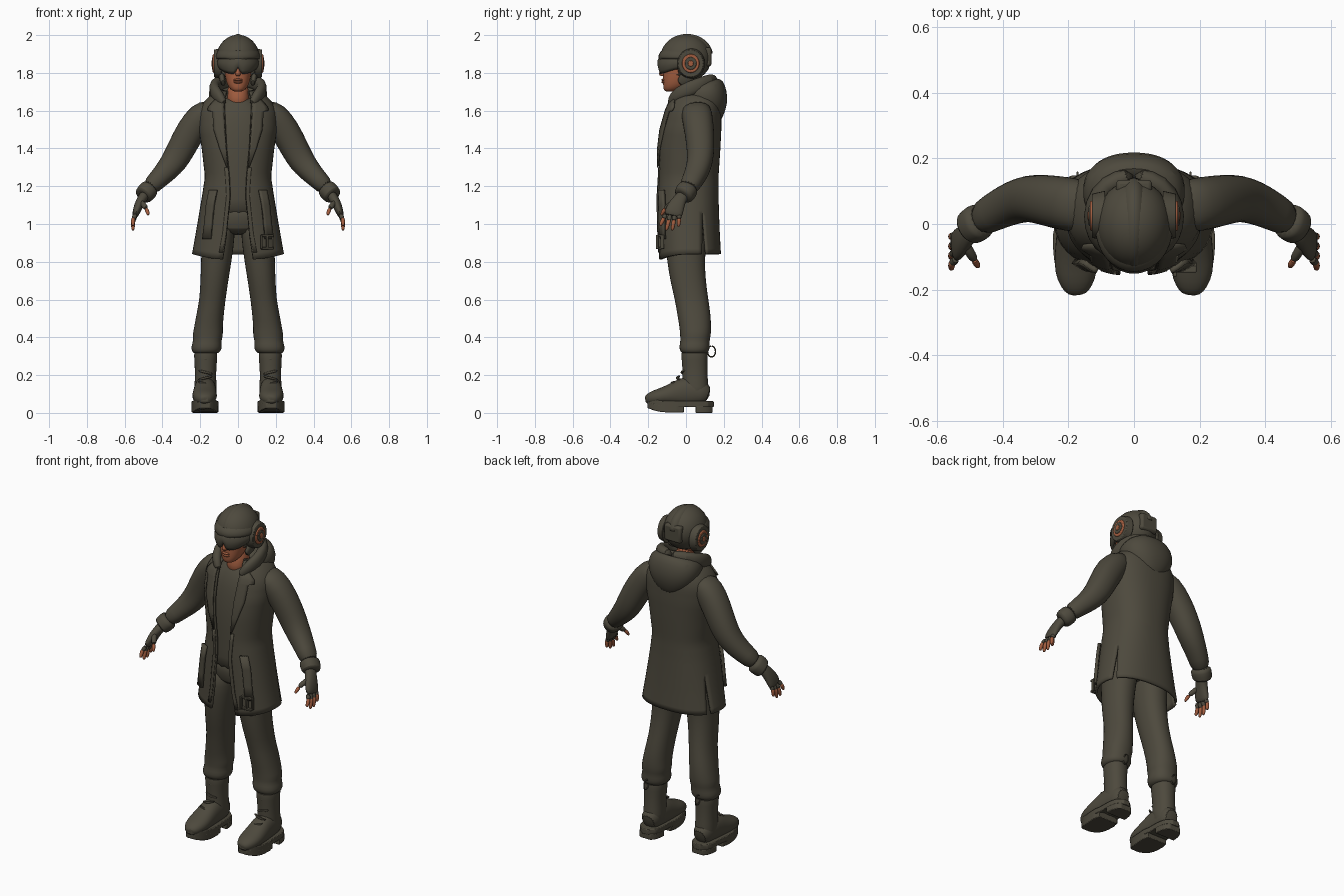
import bpy, bmesh, math
from mathutils import Vector

if "Cube" in bpy.data.objects:
    bpy.data.objects.remove(bpy.data.objects["Cube"])

def material(name, rgb):
    m = bpy.data.materials.new(name)
    m.use_nodes = True
    m.diffuse_color = (*rgb, 1)
    m.node_tree.nodes["Principled BSDF"].inputs["Base Color"].default_value = (*rgb, 1)
    return m

OLIVE = material("dark olive", (0.075, 0.067, 0.047))
SKIN = material("warm skin", (0.36, 0.11, 0.05))
X, Y, Z = Vector((1, 0, 0)), Vector((0, 1, 0)), Vector((0, 0, 1))

def finish(name, bm, mat, mirror=False, thick=0, sub=0, bevel=0):
    bmesh.ops.remove_doubles(bm, verts=bm.verts, dist=0.0004)
    bmesh.ops.recalc_face_normals(bm, faces=bm.faces)
    me = bpy.data.meshes.new(name)
    bm.to_mesh(me)
    bm.free()
    me.materials.append(mat)
    ob = bpy.data.objects.new(name, me)
    bpy.context.collection.objects.link(ob)
    if mirror:
        ob.modifiers.new("mirror", 'MIRROR').merge_threshold = 0.002
    if thick:
        s = ob.modifiers.new("thickness", 'SOLIDIFY')
        s.thickness, s.offset = thick, 0
    if bevel:
        b = ob.modifiers.new("bevel", 'BEVEL')
        b.width, b.segments = bevel, 2
    if sub:
        s = ob.modifiers.new("smooth", 'SUBSURF')
        s.levels = s.render_levels = sub
    bpy.ops.object.select_all(action='DESELECT')
    ob.select_set(True)
    bpy.context.view_layer.objects.active = ob
    bpy.ops.object.shade_smooth_by_angle(angle=math.radians(40))
    return ob

def skin_rows(bm, rows, closed):
    for r0, r1 in zip(rows, rows[1:]):
        n = len(r0)
        for i in range(n if closed else n - 1):
            j = (i + 1) % n
            bm.faces.new((r0[i], r0[j], r1[j], r1[i]))

def power(v, e):
    return math.copysign(abs(v) ** e, v)

def tube(name, pts, mat, mirror=False, ref=Y, flat=False, e=0.9, n=16, tilt=0, caps=True, thick=0):
    """Loft of ovals (x, y, z, half width, half depth) along a path."""
    bm, rows = bmesh.new(), []
    P = [Vector(p[:3]) for p in pts]
    for i, p in enumerate(pts):
        t = (P[min(i + 1, len(P) - 1)] - P[max(i - 1, 0)]).normalized()
        u = X if flat else ref.cross(t).normalized()
        v = Y + Z * tilt if flat else t.cross(u)
        rows.append([bm.verts.new(P[i] + u * p[3] * power(math.cos(a), e) + v * p[4] * power(math.sin(a), e))
                     for a in (2 * math.pi * k / n for k in range(n))])
    skin_rows(bm, rows, True)
    if caps:
        bm.faces.new(rows[0])
        bm.faces.new(rows[-1])
    return finish(name, bm, mat, mirror, thick, 1)

def ball(name, c, r, mat, mirror=False, keep=None):
    bm = bmesh.new()
    bmesh.ops.create_uvsphere(bm, u_segments=32, v_segments=20, radius=1)
    for v in bm.verts:
        v.co = Vector(c) + Vector(a * b for a, b in zip(v.co, r))
    if keep:
        bad = [f for f in bm.faces if not keep(f.calc_center_median())]
        bmesh.ops.delete(bm, geom=bad, context='FACES')
    return finish(name, bm, mat, mirror, 0.012 if keep else 0)

def box(name, c, s, mat, mirror=False, bevel=0.006):
    bm = bmesh.new()
    bmesh.ops.create_cube(bm, size=1)
    for v in bm.verts:
        v.co = Vector(c) + Vector(a * b for a, b in zip(v.co, s))
    return finish(name, bm, mat, mirror, bevel=bevel)

def disc(name, x, y, z, r, depth, mat):
    bm = bmesh.new()
    bmesh.ops.create_cone(bm, cap_ends=True, segments=32, radius1=r, radius2=r * 0.88, depth=depth)
    for v in bm.verts:
        v.co = Vector((x + v.co.z, y + v.co.x, z + v.co.y * 1.08))
    return finish(name, bm, mat, True, bevel=0.003)

# Coat sections: height, half width, front, back, half opening
COAT = [(1.70, .09, -.05, .13, .06), (1.665, .16, -.075, .17, .07), (1.60, .20, -.10, .18, .07),
        (1.50, .20, -.128, .18, .065), (1.40, .185, -.14, .175, .06), (1.25, .168, -.14, .165, .045),
        (1.15, .183, -.145, .165, .04), (1.05, .20, -.145, .168, .05), (.95, .217, -.143, .172, .06),
        (.84, .237, -.14, .178, .08)]

def section(z):
    for a, b in zip(COAT, COAT[1:]):
        if z >= b[0]:
            f = min(1, (a[0] - z) / (a[0] - b[0]))
            return [p + (q - p) * f for p, q in zip(a, b)][1:]
    return COAT[-1][1:]

def coat_point(ang, z, grow=0):
    rx, yf, yb, _ = section(z)
    return Vector(((rx + grow) * power(math.sin(ang), .85),
                   (yf + yb) / 2 - ((yb - yf) / 2 + grow) * power(math.cos(ang), .85), z))

def front_angle(x, z):
    return math.asin(min(1, x / section(z)[0]) ** (1 / .85))

# Coat body, open at the front, with a vent in each side of the skirt
bm = bmesh.new()
levels = [1.70 - .86 * i / 30 for i in range(31)]
for back in (0, 1):
    rows = []
    for z in levels:
        gap = max(0, 1.06 - z) * .35
        a, b = (2.0 + gap, math.pi) if back else (front_angle(section(z)[3], z), 2.0 - gap)
        row = []
        for i in range(13):
            p = coat_point(a + (b - a) * i / 12, z)
            p.z -= .03 * max(0, (1.0 - z) / .16) * max(0, math.cos(a + (b - a) * i / 12)) ** 2
            row.append(bm.verts.new(p))
        rows.append(row)
    skin_rows(bm, rows, False)
finish("coat_body", bm, OLIVE, True, .014)

def drape(name, strip, mat, side=1, mirror=False, grow=.014, thick=.009):
    """Plate laid on the coat front; strip rows are (z, inner x, outer x)."""
    bm, rows = bmesh.new(), []
    for z, x0, x1 in strip:
        row = []
        for i in range(5):
            p = coat_point(front_angle(x0 + (x1 - x0) * i / 4, z), z, grow)
            p.x *= side
            row.append(bm.verts.new(p))
        rows.append(row)
    skin_rows(bm, rows, False)
    return finish(name, bm, mat, mirror, thick)

drape("lapel", [(1.67, .068, .10), (1.62, .07, .145), (1.60, .07, .15), (1.595, .07, .125),
                (1.50, .065, .12), (1.40, .058, .09), (1.30, .05, .055)], OLIVE, mirror=True)
drape("front_hem_band", [(1.3 - .05 * i, section(1.3 - .05 * i)[3], section(1.3 - .05 * i)[3] + .018)
                         for i in range(10)], OLIVE, mirror=True, grow=.008)
strap = [(1.18, .10, .135), (1.10, .115, .15), (1.0, .125, .16), (.92, .132, .17)]
for side, nm in ((1, "left"), (-1, "right")):
    drape(nm + "_strap", strap, OLIVE, side, grow=.02, thick=.016)
for dx, dz, sx, sz in ((-.03, 0, .012, .075), (.03, 0, .012, .075), (0, .033, .07, .012), (0, -.033, .07, .012), (0, 0, .012, .06)):
    box("buckle_bar", (.155 + dx, -.138 + dx * .4, .905 + dz), (sx, .02, sz), OLIVE, bevel=.003)

# Shirt and trousers
tube("shirt", [(0, .03, 1.04, .172, .155), (0, .02, 1.15, .162, .145), (0, .015, 1.25, .152, .14),
               (0, .02, 1.40, .165, .146), (0, .03, 1.52, .17, .142), (0, .03, 1.61, .15, .122),
               (0, .03, 1.66, .085, .09), (0, .025, 1.675, .07, .075)], OLIVE, flat=True, e=.85, n=24, tilt=.12)
tube("trouser_hips", [(0, .01, .94, .06, .07), (0, .01, .97, .15, .11), (0, .015, 1.03, .175, .125),
                      (0, .015, 1.12, .16, .125)], OLIVE, flat=True)
tube("trouser_legs", [(.10, .01, 1.04, .085, .115), (.105, 0, .93, .09, .115), (.113, -.002, .82, .083, .102),
                      (.125, .01, .70, .075, .096), (.135, .03, .60, .07, .09), (.148, .042, .52, .074, .09),
                      (.157, .05, .45, .077, .085), (.16, .05, .41, .083, .083), (.162, .048, .385, .075, .078),
                      (.166, .045, .35, .084, .083), (.168, .045, .325, .078, .078), (.17, .045, .31, .06, .06)],
     OLIVE, True, flat=True)

# Boots
tube("boot_shaft", [(.172, .055, .06, .06, .068), (.172, .05, .14, .06, .07), (.172, .048, .21, .056, .066),
                    (.171, .045, .29, .062, .07), (.171, .045, .32, .064, .072), (.171, .045, .325, .05, .058)],
     OLIVE, True, flat=True)
tube("boot_foot", [(.172, .125, .09, .045, .045), (.173, .08, .11, .058, .07), (.174, .0, .115, .06, .085),
                   (.176, -.06, .10, .064, .065), (.177, -.12, .09, .068, .045), (.176, -.17, .08, .06, .04),
                   (.174, -.205, .07, .038, .028), (.173, -.215, .067, .02, .015)], OLIVE, True, ref=Z)

def sole(name, y0, y1, z0, z1):
    bm = bmesh.new()
    right, left = [], []
    for i in range(13):
        y = y0 + (y1 - y0) * i / 12
        s = (y + .03) / (.185 if y < -.03 else .18)
        w = (.072 if y < -.03 else .066) * max(.06, 1 - abs(s) ** (2.6 if y < -.03 else 5)) ** .5
        lift = .03 * max(0, (-y - .1) / .12) ** 2
        right.append((.175 + w, y, z0 + lift))
        left.append((.175 - w, y, z0 + lift))
    f = bm.faces.new([bm.verts.new(p) for p in right + left[::-1]])
    up = bmesh.ops.extrude_face_region(bm, geom=[f])["geom"]
    bmesh.ops.translate(bm, verts=[v for v in up if isinstance(v, bmesh.types.BMVert)], vec=(0, 0, z1 - z0))
    finish(name, bm, OLIVE, True, bevel=.004)

sole("boot_welt", -.215, .147, .03, .062)
sole("boot_front_tread", -.205, -.01, .003, .04)
sole("boot_heel", .05, .14, 0, .035)
for i, (y, z) in enumerate([(-.085, .155), (-.055, .185), (-.03, .215), (-.022, .25), (-.026, .285)]):
    s = -1 if i % 2 else 1
    tube("boot_lace", [(.172 - .04, y + .025, z - .01 * s, .007, .007), (.172, y, z, .008, .008),
                       (.172 + .04, y + .025, z + .01 * s, .007, .007)], OLIVE, True, ref=Z, n=8)
loop = [(.172, .135 + .022 * math.sin(k * math.pi / 6), .325 + .03 * math.cos(k * math.pi / 6), .004, .004) for k in range(13)]
tube("boot_pull_loop", loop, OLIVE, True, ref=X, n=8)

# Sleeves, cuffs, hands
tube("sleeves", [(.13, .05, 1.62, .05, .075), (.19, .058, 1.58, .078, .085), (.25, .07, 1.495, .08, .08),
                 (.30, .078, 1.40, .076, .075), (.335, .075, 1.335, .072, .07), (.38, .06, 1.28, .062, .065),
                 (.43, .035, 1.23, .052, .058), (.475, .008, 1.185, .047, .052)], OLIVE, True)
tube("sleeve_cuffs", [(.462, .015, 1.195, .05, .055), (.475, .006, 1.18, .054, .058), (.502, -.014, 1.15, .052, .056),
                      (.506, -.018, 1.146, .038, .042)], OLIVE, True)
tube("glove_hands", [(.485, -.005, 1.165, .028, .034), (.508, -.03, 1.135, .026, .034), (.525, -.05, 1.10, .025, .045),
                     (.54, -.066, 1.06, .02, .05), (.545, -.07, 1.04, .014, .045)], OLIVE, True)
for nm, y, ty, tz in (("index", -.105, -.138, .99), ("middle", -.082, -.105, .965),
                      ("ring", -.058, -.073, .965), ("little", -.035, -.04, .985)):
    root, tip = Vector((.54, y, 1.055)), Vector((.556, ty, tz))
    mid = root.lerp(tip, .5) + Vector((.008, 0, 0))
    tube(nm + "_glove_finger", [(*root, .014, .014), (*mid, .0135, .0135)], OLIVE, True, n=10)
    tube(nm + "_fingertip", [(*root.lerp(mid, .7), .011, .011), (*mid, .0115, .0115),
                             (*tip.lerp(mid, .2), .01, .01), (*tip, .004, .004)], SKIN, True, n=10)
tube("glove_thumb", [(.515, -.06, 1.12, .017, .018), (.495, -.095, 1.095, .015, .015), (.485, -.11, 1.08, .0135, .0135)], OLIVE, True, n=10)
tube("thumb_tip", [(.488, -.107, 1.085, .011, .011), (.477, -.125, 1.06, .011, .011), (.474, -.132, 1.045, .005, .005)], SKIN, True, n=10)

# Hood lying on the back, and the collar running round to the front
tube("hood_pouch", [(0, .15, 1.53, .03, .03), (0, .14, 1.555, .085, .06), (0, .13, 1.61, .135, .092),
                    (0, .105, 1.67, .162, .112), (0, .085, 1.72, .152, .112), (0, .07, 1.74, .125, .10),
                    (0, .06, 1.73, .10, .08), (0, .05, 1.66, .085, .065)], OLIVE, flat=True, n=24, tilt=.35)
tube("hood_collar", [(.07, -.085, 1.63, .018, .018), (.10, -.065, 1.675, .026, .032), (.128, -.01, 1.705, .028, .04),
                     (.125, .06, 1.73, .03, .042), (.085, .125, 1.755, .03, .038), (0, .15, 1.762, .03, .036)],
     OLIVE, True, ref=Z)

# Head
tube("neck", [(0, .01, 1.62, .068, .08), (0, .0, 1.68, .058, .065), (0, .005, 1.76, .055, .06)], SKIN, flat=True, tilt=.2)
tube("face", [(0, -.085, 1.70, .022, .025), (0, -.07, 1.713, .042, .05), (0, -.05, 1.74, .06, .073),
              (0, -.035, 1.78, .07, .088), (0, -.028, 1.83, .076, .095), (0, -.02, 1.88, .075, .09)], SKIN, flat=True)
tube("nose", [(0, -.118, 1.83, .01, .015), (0, -.132, 1.795, .014, .016), (0, -.125, 1.782, .014, .012)], SKIN, flat=True, n=10)
for z in (1.751, 1.763):
    ball("lip", (0, -.118, z), (.024, .012, .007), SKIN)

# Helmet
ball("helmet_shell", (0, 0, 1.878), (.108, .128, .118), OLIVE, keep=lambda p: p.z > 1.865 or p.y > -.045)
ball("helmet_crown", (0, .005, 1.885), (.05, .133, .115), OLIVE, keep=lambda p: p.z > 1.90)
ball("helmet_brow", (0, -.01, 1.885), (.112, .13, .06), OLIVE, keep=lambda p: p.y < -.01 and 1.865 + .6 * abs(p.x) * .2 < p.z < 1.925)
box("helmet_back_block", (0, .112, 1.885), (.11, .045, .10), OLIVE, bevel=.012)
tube("jaw_guard", [(.088, .03, 1.80, .02, .045), (.083, -.01, 1.765, .016, .035), (.077, -.035, 1.74, .012, .022)], OLIVE, True)
disc("ear_cup", .108, .025, 1.85, .076, .04, OLIVE)
disc("ear_ring", .125, .025, 1.85, .05, .018, SKIN)
disc("ear_hub", .13, .025, 1.85, .034, .016, OLIVE)
disc("ear_button", .135, .025, 1.85, .016, .012, SKIN)

# Visor wrapped over the eyes with a notch for the nose
bm, rows = bmesh.new(), []
for k in range(6):
    row = []
    for i in range(25):
        a = math.radians(-80 + i * 160 / 24)
        s = abs(math.sin(a))
        low = 1.796 + .035 * max(0, 1 - s / .22) + .03 * s ** 3
        z = low + (1.882 - low) * k / 5
        bulge = .012 * math.sin(math.pi * k / 5)
        row.append(bm.verts.new(((.096 + bulge) * math.sin(a), -.012 - (.122 + bulge) * math.cos(a), z)))
    rows.append(row)
skin_rows(bm, rows, False)
finish("visor", bm, OLIVE, thick=.012)
